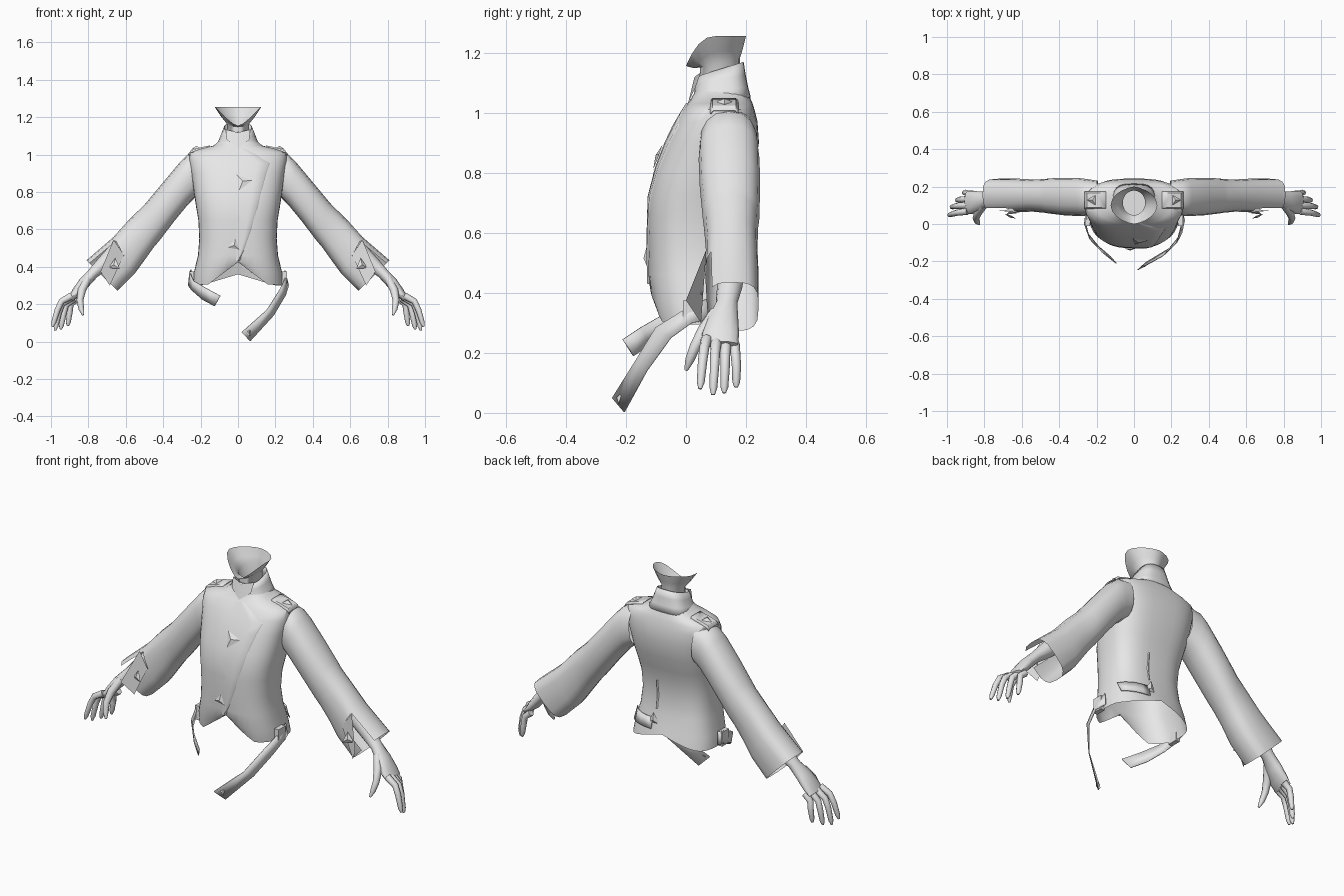
import bpy, bmesh, math
from mathutils import Vector as V

if "Cube" in bpy.data.objects:
    bpy.data.objects.remove(bpy.data.objects["Cube"])

cloth = bpy.data.materials.new("plain_grey")
cloth.diffuse_color = (0.8, 0.8, 0.8, 1)
cloth.use_nodes = True
cloth.node_tree.nodes["Principled BSDF"].inputs["Base Color"].default_value = cloth.diffuse_color


def finish(name, verts, faces, angle=40, thick=0):
    me = bpy.data.meshes.new(name)
    me.from_pydata([tuple(v) for v in verts], [], faces)
    bm = bmesh.new()
    bm.from_mesh(me)
    bmesh.ops.recalc_face_normals(bm, faces=bm.faces)
    bm.to_mesh(me)
    bm.free()
    me.materials.append(cloth)
    ob = bpy.data.objects.new(name, me)
    bpy.context.collection.objects.link(ob)
    if thick:
        m = ob.modifiers.new("thickness", "SOLIDIFY")
        m.thickness, m.offset = thick, 0
    bpy.ops.object.select_all(action="DESELECT")
    ob.select_set(True)
    bpy.context.view_layer.objects.active = ob
    bpy.ops.object.shade_smooth_by_angle(angle=math.radians(angle))
    return ob


def loft(name, rings, closed=True, caps=(), skip=None, extra=None, **kw):
    """Skin equal-length rings; skip(i, k) leaves holes, extra adds a loose polygon."""
    n = len(rings[0])
    verts = [p for r in rings for p in r]
    faces = []
    for i in range(len(rings) - 1):
        for k in range(n if closed else n - 1):
            if not (skip and skip(i, k)):
                j = (k + 1) % n
                faces.append((i * n + k, i * n + j, (i + 1) * n + j, (i + 1) * n + k))
    for c in caps:
        faces.append(tuple(range(c * n, c * n + n)))
    if extra:
        faces.append(tuple(range(len(verts), len(verts) + len(extra))))
        verts = verts + extra
    return finish(name, verts, faces, **kw)


def oval(c, a, b, n, p=2.0, p2=None):
    """Ring around c with half axes a and b; p is the boxiness, p2 that of the +b half."""
    pts = []
    for k in range(n):
        u, w = math.cos(2 * math.pi * k / n), math.sin(2 * math.pi * k / n)
        e = 2 / (p2 if p2 and w > 0 else p)
        pts.append(c + a * math.copysign(abs(u) ** e, u) + b * math.copysign(abs(w) ** e, w))
    return pts


def limb(name, path, n=8):
    """Tube along (point, radius) pairs."""
    rings = []
    for i, (p, r) in enumerate(path):
        d = (V(path[min(i + 1, len(path) - 1)][0]) - V(path[max(i - 1, 0)][0])).normalized()
        a = d.cross(V((0, 1, 0))).normalized()
        rings.append(oval(V(p), a * r, d.cross(a) * r, n))
    loft(name, rings, caps=(0, len(rings) - 1), angle=60)


def stud(name, c, out, up, size, height=0.01):
    """Three-sided low pyramid button."""
    out = out.normalized()
    up = (up - out * up.dot(out)).normalized()
    base = [c + up * (size * math.cos(t)) + out.cross(up) * (size * math.sin(t))
            for t in (0, 2.094, 4.189)]
    finish(name, base + [c + out * height], [(0, 1, 3), (1, 2, 3), (2, 0, 3), (0, 1, 2)], 5)


# Jacket body sections: height, half width, front y, back y
BODY = [(.30, .243, -.105, .22), (.37, .236, -.12, .207), (.46, .214, -.126, .188), (.55, .207, -.127, .175),
        (.65, .212, -.13, .184), (.72, .224, -.126, .202), (.80, .236, -.108, .227),
        (.90, .25, -.07, .243), (.97, .262, -.037, .238), (1.01, .258, -.01, .228),
        (1.03, .205, .004, .222), (1.048, .13, .018, .214), (1.07, .105, .03, .206)]
PF, PB = 2.55, 2.9


def section(z):
    for a, b in zip(BODY, BODY[1:]):
        if z <= b[0]:
            t = max(0, (z - a[0]) / (b[0] - a[0]))
            return [u + (w - u) * t for u, w in zip(a, b)]
    return BODY[-1]


def on_body(x, z, side=-1, off=0.0):
    """Point on the front (-1) or back (1) of the jacket."""
    _, w, f, b = section(z)
    p = PF if side < 0 else PB
    h = (b - f) / 2 + off
    e = max(0, 1 - min(1, abs(x / (w + off))) ** p) ** (1 / p)
    return V((x, (f + b) / 2 + side * h * e, z))


def body_ring(z, w, f, b, n=40):
    return oval(V((0, (f + b) / 2, z)), V((w, 0, 0)), V((0, (b - f) / 2, 0)), n, PF, PB)


rings = [body_ring(*s) for s in BODY]
for i, r in enumerate(rings[:2]):  # hem notched in front, arched behind
    for p in r:
        if p.y < .05:
            p.z = max(p.z, .305 + .05 * i + max(0, (.12 - .04 * i) * (1 - abs(p.x) / .16)))
        else:
            p.z += (1 - .5 * i) * max(0, .06 * (1 - abs(p.x) / .2))
loft("jacket_body", rings, angle=50)


# Standing collar, lower at the throat
def collar_ring(z, w, f, b, drop):
    r = body_ring(z, w, f, b, 24)
    for p in r:
        p.z -= drop * (b - p.y) / (b - f)
    return r


loft("collar", [collar_ring(1.05, .122, .018, .214, .02), collar_ring(1.085, .103, .028, .205, .025),
                collar_ring(1.125, .088, .033, .197, .032), collar_ring(1.168, .073, .037, .19, .048)],
     angle=50, thick=.004)
finish("collar_fold", [V((-.066, .05, 1.135)), V((-.06, .03, 1.08)), V((0, .008, 1.035)),
                       V((.06, .03, 1.08)), V((.066, .05, 1.135)), V((0, .028, 1.118))],
       [(0, 1, 2, 5), (5, 2, 3, 4)])

# Neck flaring up to the open jaw line
low, mid, top = [], [], []
for k in range(20):
    t = 2 * math.pi * k / 20
    c, s = math.cos(t), math.sin(t)
    low.append(V((.06 * c, .113 + .066 * s, 1.06)))
    mid.append(V((.06 * c, .113 + .066 * s, 1.165 + .015 * s)))
    r = .125 * math.copysign(abs(c) ** 1.3, c)
    top.append(V((r, .1 + .1 * s, 1.255 - .1 * max(0, -s) ** 2.4)))
loft("neck", [low, mid, [m.lerp(t, .45) - V((0, 0, .004)) for m, t in zip(mid, top)], top], caps=(0,), angle=50)

# Overlapping front panel with a slanted edge
edge = [(.43, .0), (.5, .03), (.6, .065), (.72, .1), (.82, .125), (.9, .145), (.955, .165), (1.0, .09), (1.03, .03)]
loft("front_panel", [[on_body(-.012 + (x + .012) * t, z, -1, .001 + .004 * t) for t in (0, .33, .67, 1)]
                     + [on_body(x + .008, z, -1, -.002)] for z, x in edge], closed=False, angle=50)
for nm, x, z, sz in (("chest", .025, .855, .052), ("waist", -.02, .515, .036)):
    p = on_body(x, z, -1, .005)
    nrm = (on_body(x + .01, z) - on_body(x - .01, z)).cross(on_body(x, z + .01) - on_body(x, z - .01))
    stud(nm + "_stud", p, nrm, V((.6, 0, .1 if nm == "chest" else -.5)), sz)

# Back pleat, belt tab and stud
loft("back_pleat", [[on_body(.055 + d, z, 1, o) for d, o in ((-.008, -.002), (0, .005), (.004, -.002))]
                    for z in (.48, .53, .58, .64)], closed=False, angle=20)
loft("back_belt", [[on_body(x, z, 1, .007) for z in (.37, .43)] for x in (.07, .11, .15, .19, .215)],
     closed=False, thick=.006)
stud("back_stud", on_body(.06, .42, 1, .006), V((0, 1, -.1)), V((-.5, 0, -.3)), .045)

# Hanging belt ends: matching upper and lower edges
STRAPS = {
    "long_strap": ([(.25, .07, .38), (.255, 0, .347), (.228, -.1, .285), (.155, -.17, .17), (.02, -.245, .05)],
                   [(.255, .08, .31), (.27, .02, .30), (.255, -.05, .25), (.19, -.13, .14), (.065, -.205, .003)]),
    "short_strap": ([(-.25, .07, .385), (-.258, 0, .37), (-.237, -.08, .325), (-.17, -.15, .285), (-.095, -.21, .245)],
                    [(-.255, .08, .315), (-.265, 0, .30), (-.247, -.05, .275), (-.19, -.12, .225), (-.125, -.175, .19)])}
for nm, (a, b) in STRAPS.items():
    loft(nm, [[V(p), V(q)] for p, q in zip(a, b)], closed=False, angle=60, thick=.005)
stud("strap_stud", V((.055, -.222, .05)), V((.3, -.8, .2)), V((.6, 0, .7)), .022)

# Sleeve sections: upper x, z, lower x, z, front y, back y, boxiness
SLEEVE = [(.20, 1.012, .19, .80, .06, .232, 2.4), (.265, 1.003, .235, .765, .045, .24, 2.4),
          (.31, .96, .27, .73, .042, .245, 2.4), (.40, .852, .34, .645, .046, .247, 2.4),
          (.485, .75, .42, .54, .056, .244, 2.4), (.505, .727, .45, .505, .06, .24, 2.4),
          (.58, .655, .50, .435, .066, .238, 2.5), (.665, .56, .555, .36, .064, .242, 2.8),
          (.81, .435, .645, .272, .07, .242, 3.2)]
FINGERS = {"index": ((.89, .068, .245), (.965, .055, .17), (.992, .047, .08)),
           "middle": ((.89, .1, .235), (.958, .095, .155), (.978, .09, .06)),
           "ring": ((.878, .132, .23), (.933, .13, .145), (.948, .127, .066)),
           "little": ((.86, .16, .23), (.9, .168, .155), (.91, .167, .085))}
for s, side in ((1, "left"), (-1, "right")):
    def m(x, y, z):
        return V((s * x, y, z))

    rings = []
    for ux, uz, lx, lz, f, b, p in SLEEVE:
        c = m((ux + lx) / 2, (f + b) / 2, (uz + lz) / 2)
        rings.append(oval(c, m((ux - lx) / 2, 0, (uz - lz) / 2), V((0, -(b - f) / 2, 0)), 16, p))
    # cuff is slit at the front, with one side flared forward
    loft(side + "_sleeve", rings, skip=lambda i, k: i == 7 and k in (2, 3), angle=50,
         extra=[m(.665, .068, .545), m(.735, 0, .375), m(.685, .05, .3), m(.61, .06, .463)])
    stud(side + "_cuff_stud", m(.66, .043, .41), m(.4, -1, .1), m(-.1, 0, 1), .038)

    # shoulder tab
    loft(side + "_shoulder_tab", [[m(x, y, z + h) for y, h in ((.082, -.01), (.09, 0), (.165, 0), (.173, -.01))]
                                  for x, z in ((.15, 1.047), (.2, 1.036), (.25, 1.021), (.263, 1.006))],
         closed=False, angle=30, thick=.005)
    stud(side + "_shoulder_stud", m(.22, .128, 1.033), m(.2, 0, 1), m(1, 0, 0), .032, .014)

    # belt loop on the hip
    box = [m(.248 + dx, .02 + dy, .335 + dz) for dx in (-.012, .014) for dy in (-.03, .03) for dz in (-.04, .04)]
    finish(side + "_belt_loop", box, [(0, 1, 3, 2), (4, 5, 7, 6), (0, 1, 5, 4), (2, 3, 7, 6), (0, 2, 6, 4), (1, 3, 7, 5)])

    # forearm and palm: centre, half breadth along y, half thickness
    hand = [((.63, .15, .5), .05, .05), ((.72, .145, .415), .042, .04), ((.775, .135, .365), .036, .03),
            ((.825, .122, .312), .052, .031), ((.865, .115, .262), .062, .026), ((.895, .113, .228), .06, .016)]
    loft(side + "_hand", [oval(m(*c), V((0, w, 0)), m(.75, 0, .66) * t, 12) for c, w, t in hand],
         caps=(0, 5), angle=60)
    for nm, (a, b, c) in FINGERS.items():
        mid = V(a).lerp(V(b), .55) + V((.012, 0, .012))
        limb(f"{side}_{nm}_finger", [(m(*a), .019), (m(*mid), .0165), (m(*b), .0155),
                                     (m(*V(b).lerp(V(c), .75)), .013), (m(*c), .006)])
    limb(side + "_thumb", [(m(.805, .1, .335), .022), (m(.835, .06, .275), .022), (m(.845, .03, .22), .018),
                           (m(.838, .012, .175), .015), (m(.828, .0, .142), .006)])
